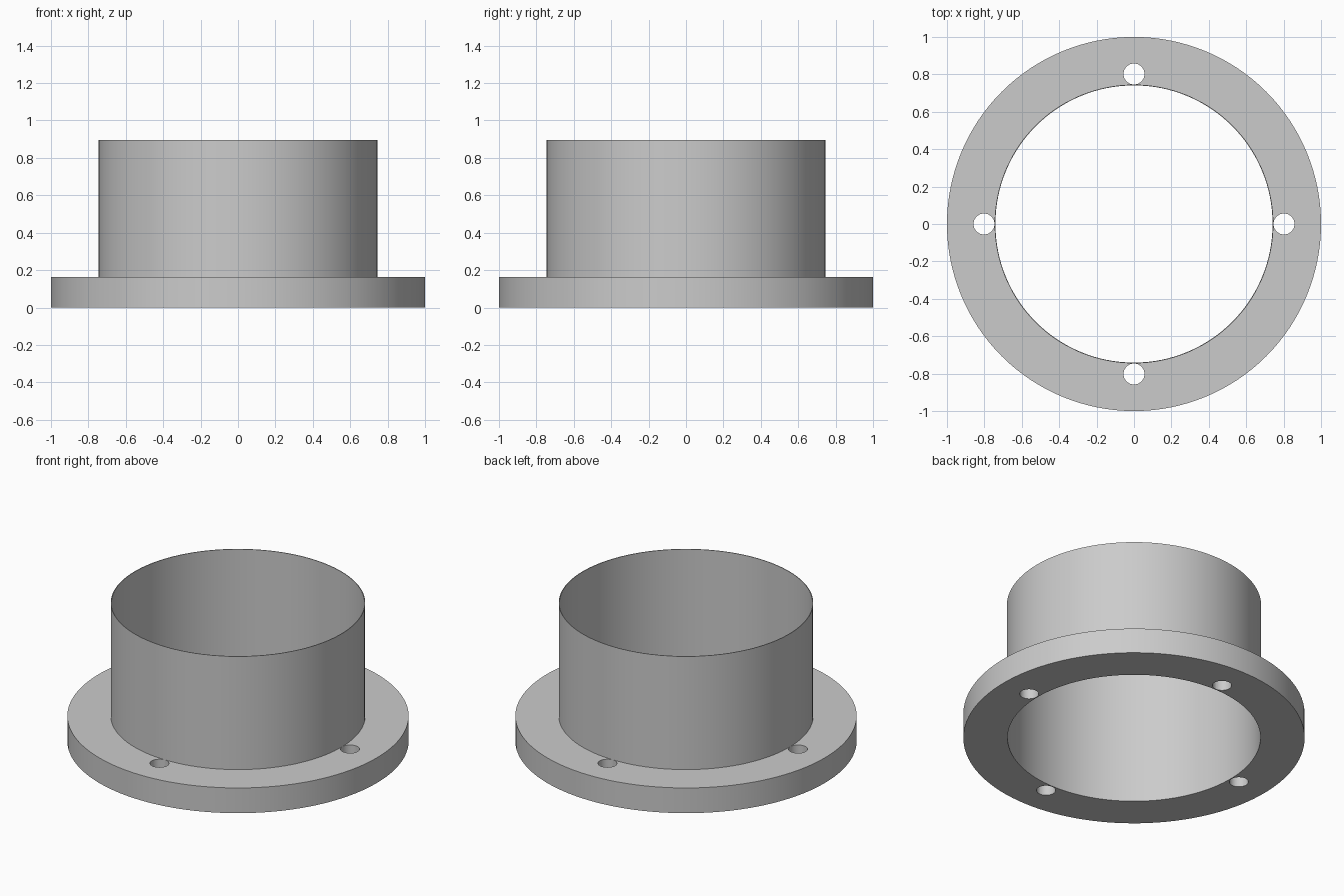
import bpy, bmesh, math
from mathutils import Matrix, Vector

cube = bpy.data.objects.get("Cube")
if cube:
    bpy.data.objects.remove(cube, do_unlink=True)

SEGMENTS = 128
FLANGE_TOP, COLLAR_TOP = 0.163, 0.895
INNER, COLLAR_OUTER = 0.741, 0.7455
HOLE_OFFSET, HOLE_RADIUS = 0.802, 0.056

grey = bpy.data.materials.new("plain grey")
grey.use_nodes = True
colour = (0.6, 0.6, 0.6, 1)
grey.diffuse_color = colour
grey.node_tree.nodes["Principled BSDF"].inputs["Base Color"].default_value = colour


def make_object(name, bm):
    bmesh.ops.recalc_face_normals(bm, faces=bm.faces)
    mesh = bpy.data.meshes.new(name)
    bm.to_mesh(mesh)
    bm.free()
    mesh.materials.append(grey)
    obj = bpy.data.objects.new(name, mesh)
    bpy.context.collection.objects.link(obj)
    return obj


def lathe(name, profile):
    """Revolve a closed (radius, height) profile about z."""
    bm = bmesh.new()
    rings = []
    for i in range(SEGMENTS):
        a = 2 * math.pi * i / SEGMENTS
        rings.append([bm.verts.new((r * math.cos(a), r * math.sin(a), z)) for r, z in profile])
    n = len(profile)
    for i, ring in enumerate(rings):
        following = rings[(i + 1) % SEGMENTS]
        for j in range(n):
            k = (j + 1) % n
            bm.faces.new((ring[j], following[j], following[k], ring[k]))
    return make_object(name, bm)


# Flange and thin collar as one turned part
body = lathe("flanged_collar", [
    (INNER, 0), (1, 0), (1, FLANGE_TOP), (COLLAR_OUTER, FLANGE_TOP),
    (COLLAR_OUTER, COLLAR_TOP), (INNER, COLLAR_TOP)])

# Four bolt hole cutters
bm = bmesh.new()
for i in range(4):
    turn = Matrix.Rotation(i * math.pi / 2, 4, "Z")
    place = turn @ Matrix.Translation(Vector((HOLE_OFFSET, 0, FLANGE_TOP / 2)))
    bmesh.ops.create_cone(bm, cap_ends=True, segments=32, radius1=HOLE_RADIUS,
                          radius2=HOLE_RADIUS, depth=FLANGE_TOP * 2, matrix=place)
cutter = make_object("bolt_hole_cutter", bm)

# Drill the flange, then drop the cutter
drill = body.modifiers.new("bolt_holes", "BOOLEAN")
drill.operation = "DIFFERENCE"
drill.solver = "EXACT"
drill.object = cutter
bpy.ops.object.select_all(action="DESELECT")
bpy.context.view_layer.objects.active = body
body.select_set(True)
bpy.ops.object.modifier_apply(modifier=drill.name)
bpy.data.objects.remove(cutter, do_unlink=True)

bpy.ops.object.shade_smooth_by_angle(angle=math.radians(30))
